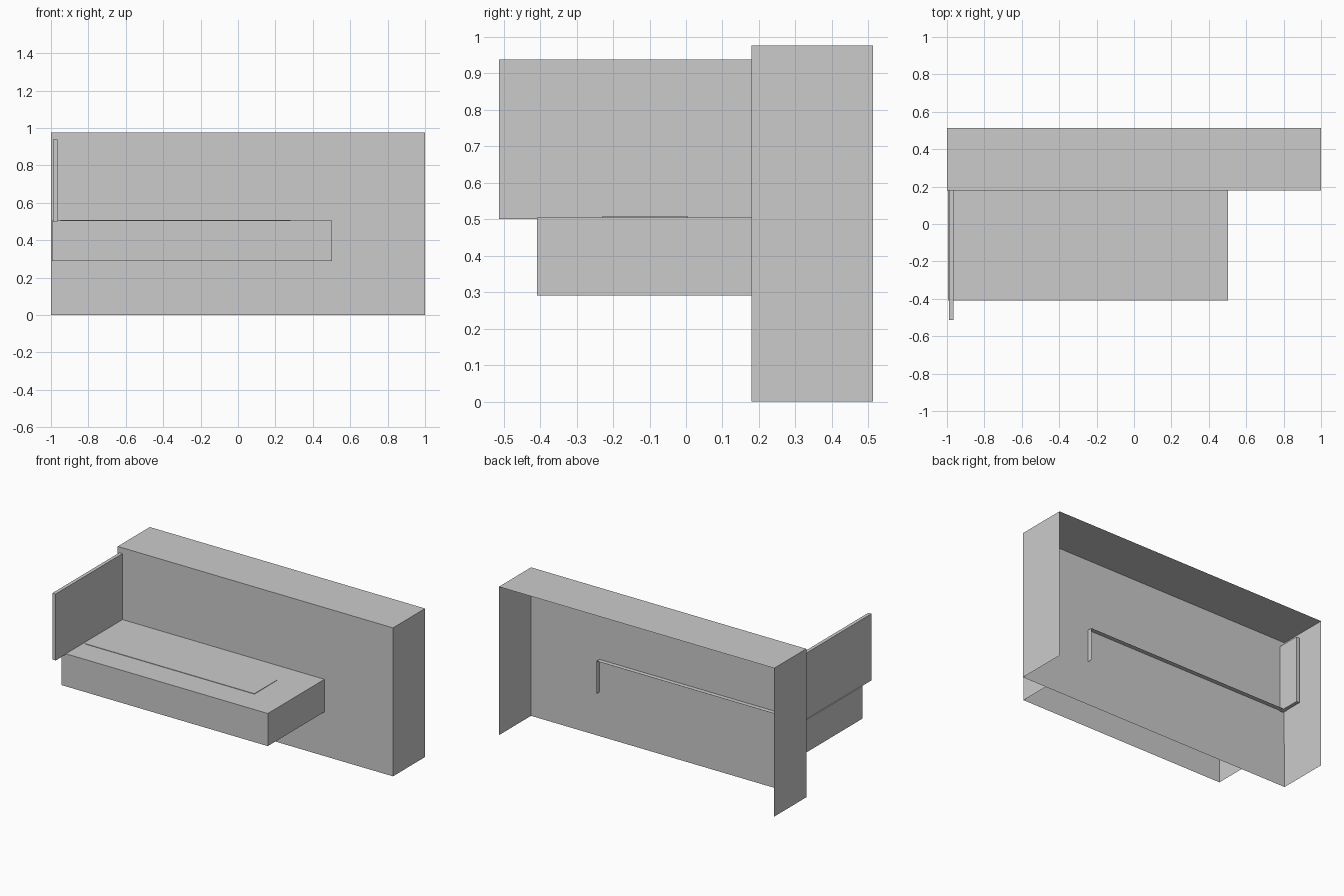
import bpy, bmesh
from mathutils import Vector

if "Cube" in bpy.data.objects:
    bpy.data.objects.remove(bpy.data.objects["Cube"])


def box(name, lo, hi, open_sides=()):
    """Axis-aligned box; faces whose outward normal is in open_sides are left out."""
    bm = bmesh.new()
    bmesh.ops.create_cube(bm, size=1)
    lo, hi = Vector(lo), Vector(hi)
    for v in bm.verts:
        v.co = [(lo[i] + hi[i]) / 2 + v.co[i] * (hi[i] - lo[i]) for i in range(3)]
    bm.normal_update()
    gone = [f for f in bm.faces
            if any(f.normal.dot(Vector(d)) > 0.9 for d in open_sides)]
    bmesh.ops.delete(bm, geom=gone, context='FACES')
    mesh = bpy.data.meshes.new(name)
    bm.to_mesh(mesh)
    bm.free()
    ob = bpy.data.objects.new(name, mesh)
    bpy.context.collection.objects.link(ob)
    return ob


BACK, BOTTOM = (0, 1, 0), (0, 0, -1)

# Tall wall casing: hollow shell, open behind and below
box("wall_casing", (-1, 0.18, 0), (1, 0.513, 0.975), (BACK, BOTTOM))

# Bench box: hollow shell that pokes slightly through the casing front
box("bench", (-0.995, -0.408, 0.29), (0.502, 0.21, 0.504), (BACK, BOTTOM))

# Thin upright panel at the left end, running back into the casing
box("end_panel", (-0.988, -0.513, 0.50), (-0.965, 0.33, 0.937))

# Very thin inlay plate, barely proud of the bench top
box("bench_inlay", (-0.95, -0.23, 0.5035), (0.28, 0.005, 0.507))
